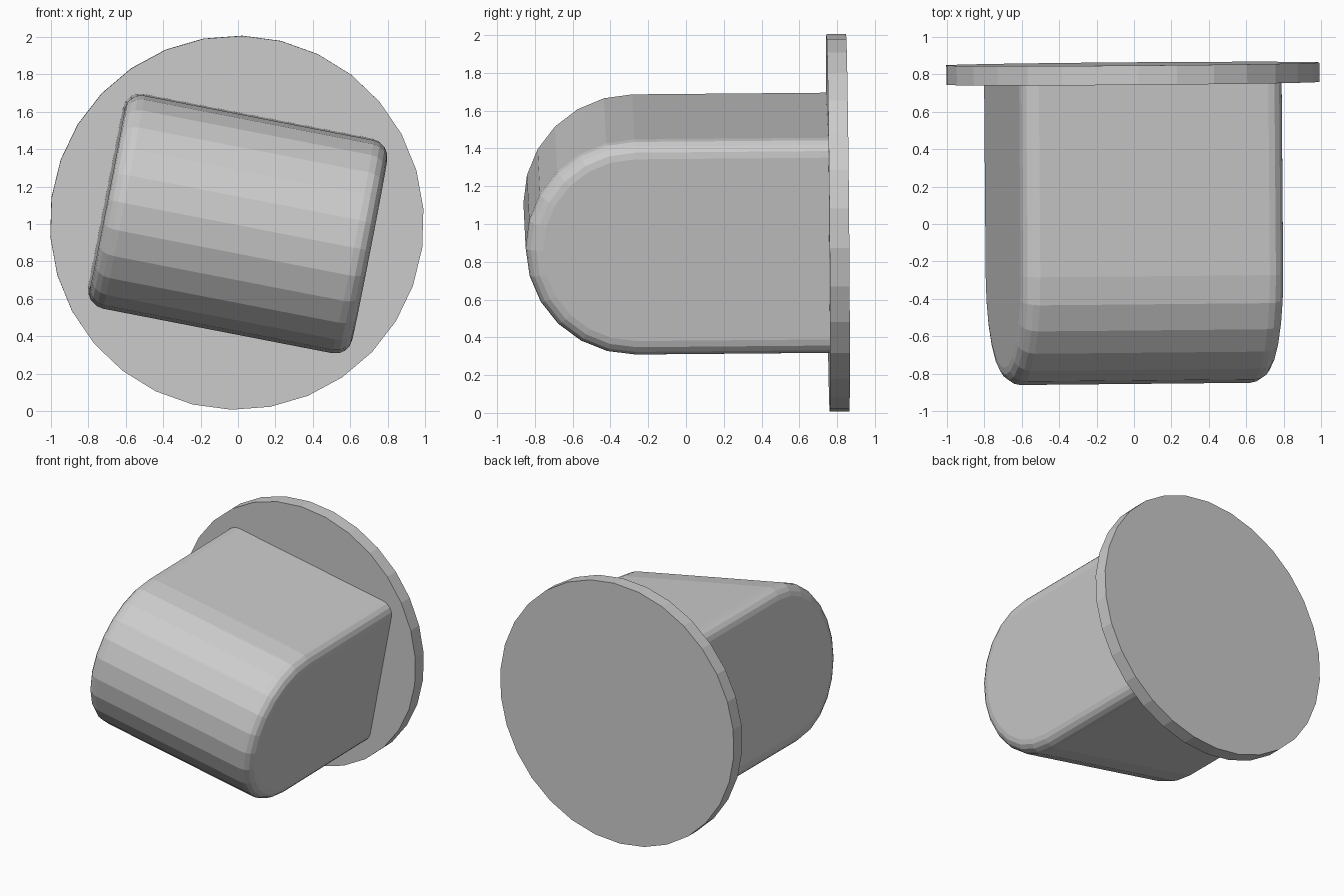
import bpy, bmesh
from math import sin, cos, pi, radians
from mathutils import Matrix, Vector

if "Cube" in bpy.data.objects:
    bpy.data.objects.remove(bpy.data.objects["Cube"])

# whole model sits very slightly off-square
TILT = Matrix.Rotation(radians(0.45), 4, 'Z') @ Matrix.Rotation(radians(0.5), 4, 'X')
UP = Matrix.Translation((0, 0, 1))


def prism(points, offset):
    """Closed solid made by pushing a planar outline along an offset."""
    bm = bmesh.new()
    face = bm.faces.new([bm.verts.new(p) for p in points])
    ext = bmesh.ops.extrude_face_region(bm, geom=[face], use_keep_orig=True)
    moved = [g for g in ext["geom"] if isinstance(g, bmesh.types.BMVert)]
    bmesh.ops.translate(bm, verts=moved, vec=Vector(offset))
    bmesh.ops.recalc_face_normals(bm, faces=bm.faces)
    return bm


def finish(bm, name, matrix):
    bmesh.ops.transform(bm, matrix=matrix, verts=bm.verts)
    bmesh.ops.recalc_face_normals(bm, faces=bm.faces)
    mesh = bpy.data.meshes.new(name)
    bm.to_mesh(mesh)
    bm.free()
    obj = bpy.data.objects.new(name, mesh)
    bpy.context.collection.objects.link(obj)
    return obj


# round back plate, 30 flat sides
angles = [radians(88.3 + 12 * k) for k in range(30)]
plate = prism([(cos(a), 0.752, sin(a)) for a in angles], (0, 0.104, 0))
finish(plate, "back_plate", UP @ TILT)

# domed block: straight sides running into a half-round front
HALF_W, R, FRONT_C, BACK = 0.715, 0.58, -0.275, 0.755
outline = [(-HALF_W, BACK, R)]
outline += [(-HALF_W, FRONT_C - R * sin(pi * k / 12), R * cos(pi * k / 12)) for k in range(13)]
outline += [(-HALF_W, BACK, -R)]
block = prism(outline, (2 * HALF_W, 0, 0))

# soften the two side rims, leaving the end against the plate square
rims = [e for e in block.edges
        if abs(e.verts[0].co.x - e.verts[1].co.x) < 1e-4
        and min(v.co.y for v in e.verts) < BACK - 0.01]
bmesh.ops.bevel(block, geom=rims, offset=0.09, offset_type='OFFSET',
                segments=4, profile=0.5, affect='EDGES')
finish(block, "domed_block", UP @ TILT @ Matrix.Rotation(radians(11), 4, 'Y'))
